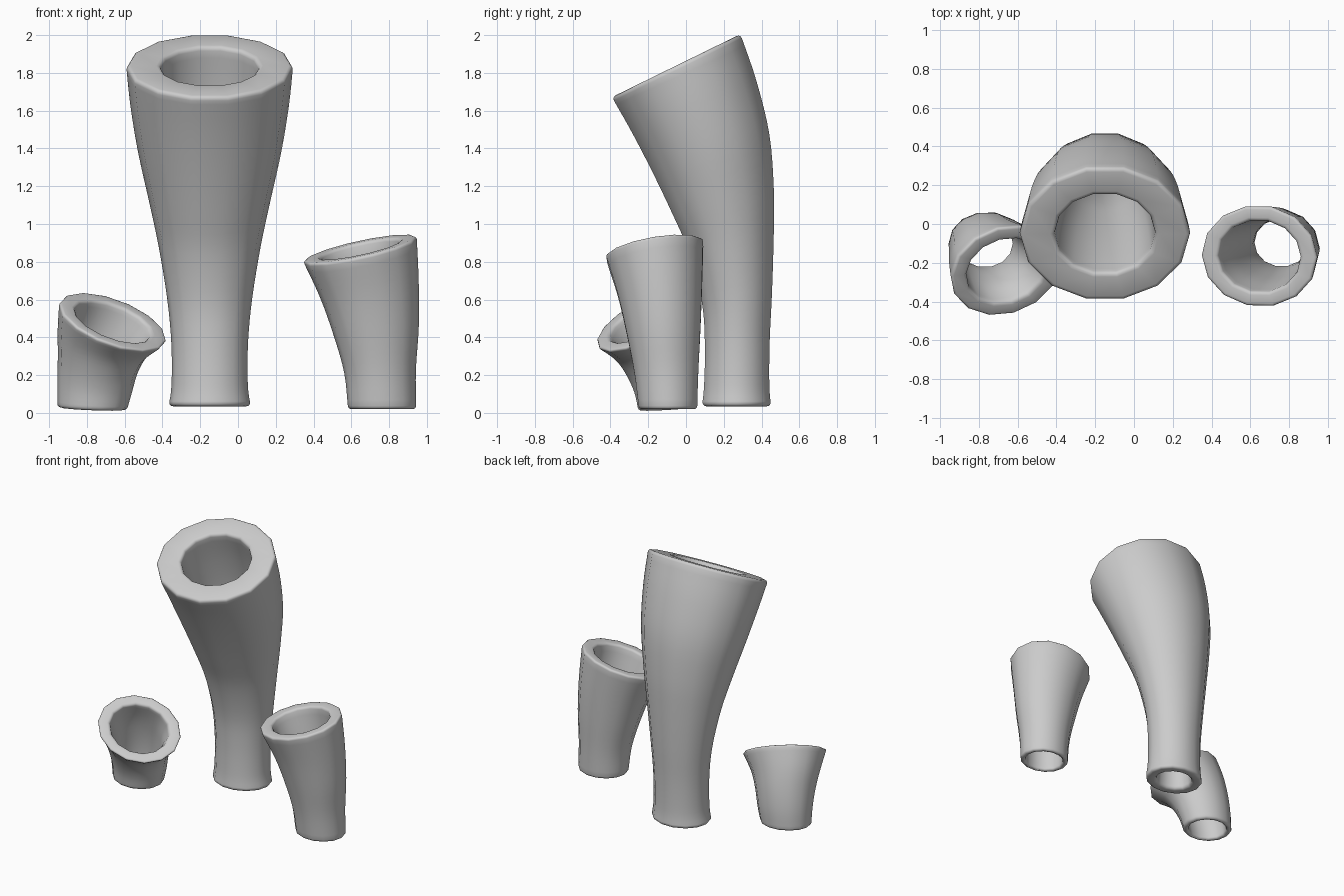
import bpy, bmesh, math
from mathutils import Vector

if "Cube" in bpy.data.objects:
    bpy.data.objects.remove(bpy.data.objects["Cube"])

SIDES = 14
STEPS = 4


def catmull(p0, p1, p2, p3, t):
    return [0.5 * (2 * b + (c - a) * t + (2 * a - 5 * b + 4 * c - d) * t * t
                   + (3 * b - a - 3 * c + d) * t ** 3)
            for a, b, c, d in zip(p0, p1, p2, p3)]


def smooth_rows(rows):
    """Resample the stations along the tube with a smooth spline."""
    first = [2 * a - b for a, b in zip(rows[0], rows[1])]
    last = [2 * a - b for a, b in zip(rows[-1], rows[-2])]
    pad = [first] + [list(r) for r in rows] + [last]
    out = []
    for i in range(len(rows) - 1):
        out += [catmull(*pad[i:i + 4], s / STEPS) for s in range(STEPS)]
    return out + [list(rows[-1])]


def ring(bm, row, k):
    """Tilted elliptical ring, scaled by k."""
    x, y, z, rx, ry, sx, sy = row
    turn = Vector((0, 0, 1)).rotation_difference(Vector((-sx, -sy, 1)).normalized())
    verts = []
    for i in range(SIDES):
        a = 2 * math.pi * i / SIDES
        p = Vector((rx * k * math.cos(a), ry * k * math.sin(a), 0))
        verts.append(bm.verts.new(Vector((x, y, z)) + turn @ p))
    return verts


def tube(name, rows, k_bottom, k_top, bevel):
    """Hollow tube: stations are (x, y, z, half width, half depth, slope x, slope y)."""
    rows = smooth_rows(rows)
    n = len(rows) - 1
    bm = bmesh.new()
    outer = [ring(bm, r, 1) for r in rows]
    inner = [ring(bm, r, k_bottom + (k_top - k_bottom) * i / n)
             for i, r in enumerate(rows)]
    loop = outer + inner[::-1]
    for a, b in zip(loop, loop[1:] + loop[:1]):
        for i in range(SIDES):
            j = (i + 1) % SIDES
            bm.faces.new((a[i], a[j], b[j], b[i]))
    bmesh.ops.recalc_face_normals(bm, faces=bm.faces)
    # Rounded rims at both ends
    rims = [e for r in (outer[0], outer[-1], inner[0], inner[-1])
            for i in range(SIDES)
            for e in [bm.edges.get((r[i], r[(i + 1) % SIDES]))]]
    bmesh.ops.bevel(bm, geom=rims, offset=bevel, segments=3, profile=0.5,
                    affect='EDGES', clamp_overlap=True)
    for f in bm.faces:
        f.smooth = True
    mesh = bpy.data.meshes.new(name)
    bm.to_mesh(mesh)
    bm.free()
    bpy.context.collection.objects.link(bpy.data.objects.new(name, mesh))


# Tall tube: front edge, back edge (y, z) and half width per station
tall = [(.085, .035, .45, .035, .217), (.096, .15, .441, .15, .202),
        (.100, .36, .443, .38, .203), (.085, .58, .455, .63, .225),
        (.020, .84, .464, .92, .27), (-.07, 1.05, .465, 1.18, .32),
        (-.19, 1.30, .442, 1.47, .38), (-.30, 1.51, .375, 1.75, .42),
        (-.392, 1.672, .288, 2.005, .442)]
flat = math.cos(math.pi / SIDES)
tube("tall_tube",
     [(-.15, (y0 + y1) / 2, (z0 + z1) / 2, w,
       math.hypot(y1 - y0, z1 - z0) / 2 / flat, 0, (z1 - z0) / (y1 - y0))
      for y0, z0, y1, z1, w in tall], .62, .59, .022)

# Medium tube on the right
tube("medium_tube", [
    (.763, -.095, .02, .180, .158, 0, .0),
    (.752, -.104, .22, .190, .174, .04, .04),
    (.732, -.118, .43, .226, .200, .10, .08),
    (.696, -.138, .65, .264, .230, .16, .12),
    (.645, -.167, .87, .308, .268, .22, .17)], .78, .71, .022)

# Short tube on the left
tube("short_tube", [
    (-.772, -.098, .022, .184, .158, -.04, .06),
    (-.758, -.108, .14, .200, .172, -.13, .17),
    (-.742, -.135, .26, .217, .192, -.23, .32),
    (-.715, -.178, .375, .250, .218, -.32, .44),
    (-.660, -.243, .485, .304, .264, -.40, .55)], .78, .71, .022)
